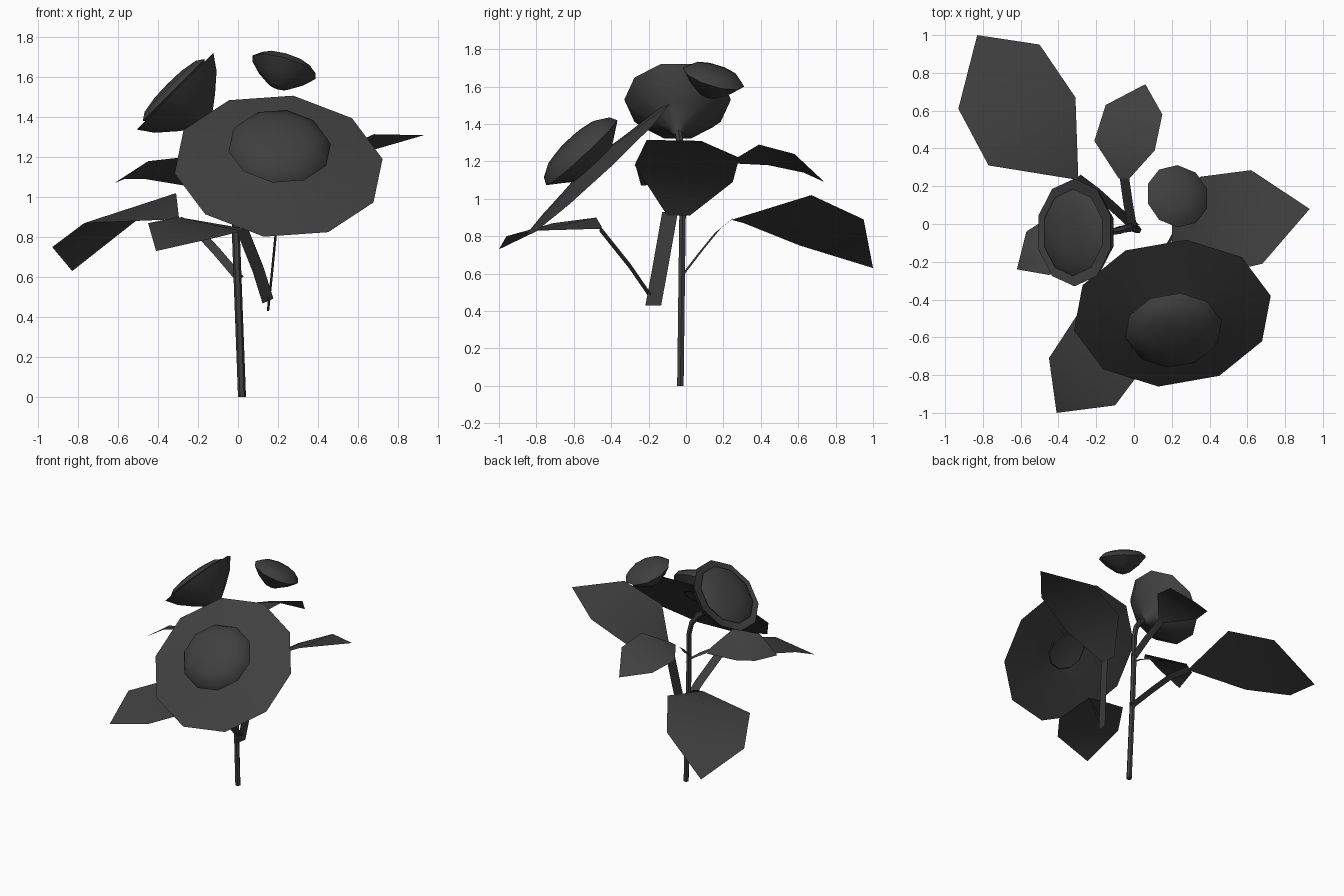
import bpy, bmesh
from math import sin, cos, radians, tau
from mathutils import Vector

if "Cube" in bpy.data.objects:
    bpy.data.objects.remove(bpy.data.objects["Cube"])

charcoal = bpy.data.materials.new("charcoal")
charcoal.use_nodes = True
charcoal.diffuse_color = (0.05, 0.05, 0.05, 1)
charcoal.node_tree.nodes["Principled BSDF"].inputs["Base Color"].default_value = (0.05, 0.05, 0.05, 1)


def add_mesh(name, verts, faces, smooth_angle):
    """Make an object from points and faces."""
    mesh = bpy.data.meshes.new(name)
    mesh.from_pydata([tuple(v) for v in verts], [], faces)
    mesh.materials.append(charcoal)
    obj = bpy.data.objects.new(name, mesh)
    bpy.context.collection.objects.link(obj)
    bm = bmesh.new()
    bm.from_mesh(mesh)
    bmesh.ops.remove_doubles(bm, verts=bm.verts, dist=0.0005)
    bmesh.ops.recalc_face_normals(bm, faces=bm.faces)
    bm.to_mesh(mesh)
    bm.free()
    bpy.ops.object.select_all(action='DESELECT')
    obj.select_set(True)
    bpy.context.view_layer.objects.active = obj
    bpy.ops.object.shade_smooth_by_angle(angle=radians(smooth_angle))


def ring_faces(rings, sides):
    """Quads joining consecutive rings of points."""
    return [(k * sides + i, k * sides + (i + 1) % sides,
             (k + 1) * sides + (i + 1) % sides, (k + 1) * sides + i)
            for k in range(rings - 1) for i in range(sides)]


def blossom(name, center, normal, profile, phase, sides=10):
    """Revolve a (radius, height) profile around a tilted axis."""
    center, n = Vector(center), Vector(normal).normalized()
    u = Vector((1, 0, 0))
    u = (u - n * u.dot(n)).normalized()
    v = n.cross(u)
    verts = []
    for r, h in profile:
        for i in range(sides):
            a = tau * i / sides + radians(phase)
            verts.append(center + n * h + (u * cos(a) + v * sin(a)) * r)
    add_mesh(name, verts, ring_faces(len(profile), sides), 40)


def leaf(name, base, left, right, tip):
    """Blade with a narrow base edge, folded across its width."""
    verts = [base[0], base[1], left[0], right[0], left[1], right[1], tip]
    add_mesh(name, verts, [(0, 2, 3, 1), (2, 4, 5, 3), (4, 6, 5)], 60)


def ribbon(name, path, side):
    """Flat leaf stalk swept along a path."""
    side = Vector(side)
    verts = [Vector(p) + side * s for p in path for s in (-1, 1)]
    faces = [(2 * i, 2 * i + 1, 2 * i + 3, 2 * i + 2) for i in range(len(path) - 1)]
    add_mesh(name, verts, faces, 60)


def tube(name, path, radius, sides=6):
    """Round stem swept along a path."""
    pts = [Vector(p) for p in path]
    verts = []
    for k, p in enumerate(pts):
        d = (pts[min(k + 1, len(pts) - 1)] - pts[max(k - 1, 0)]).normalized()
        u = Vector((0, 1, 0)).cross(d).normalized()
        v = d.cross(u)
        for i in range(sides):
            a = tau * i / sides
            verts.append(p + (u * cos(a) + v * sin(a)) * radius)
    add_mesh(name, verts, ring_faces(len(pts), sides) + [tuple(range(sides))], 40)


# Main stem, bending into the half-open flower
tube("main_stem", [(.02, -.03, 0), (-.01, -.02, .8), (-.015, -.015, 1.16),
                   (-.035, -.02, 1.25), (-.08, -.035, 1.315), (-.15, -.045, 1.37)], .02)

# Large open flower: petal disc and undercut seed pad
tilt = (.068, -.678, .732)
blossom("large_flower_petals", (.203, -.472, 1.155), tilt,
        [(.53, 0), (.3, .025), (.14, .045), (0, .08)], 10)
blossom("large_flower_pad", (.2, -.472, 1.155), tilt,
        [(.14, .04), (.26, .125), (.24, .165), (.17, .205), (.09, .22), (0, .225)], 10)

# Half-open flower: deep cup and shallow seed pad
lean = (-.7, 0, .7)
blossom("small_flower_cup", (-.315, -.045, 1.53), lean,
        [(.02, -.27), (.05, -.215), (.14, -.15), (.23, -.075), (.285, 0), (.2, -.02)], 18)
blossom("small_flower_pad", (-.315, -.045, 1.53), lean,
        [(.2, -.02), (.23, .01), (.19, .035), (.1, .05), (0, .053)], 18)

# Closed bud
blossom("bud", (.23, .147, 1.65), (.28, .28, .92),
        [(0, -.12), (.05, -.105), (.12, -.055), (.172, 0), (.13, .035), (.07, .05), (0, .055)], 18)

# Leaves
leaf("left_leaf", [(.2, .02, .91), (.2, -.1, .91)],
     [(.35, .25, 1.09), (.62, .285, 1.22)], [(.4, -.275, 1.18), (.68, -.21, 1.315)],
     (.93, .08, 1.31))
leaf("back_right_leaf", [(-.295, .25, .89), (-.305, .235, .89)],
     [(-.31, .67, 1.02), (-.5, .95, .89)], [(-.77, .31, .87), (-.93, .61, .75)],
     (-.83, 1, .63))
leaf("back_leaf", [(-.025, .24, 1.2), (-.08, .24, 1.19)],
     [(.11, .39, 1.29), (.15, .58, 1.24)], [(-.21, .44, 1.18), (-.15, .63, 1.14)],
     (.06, .74, 1.09))
leaf("right_leaf", [(-.16, -.08, 1.07), (-.16, -.03, 1.04)],
     [(-.27, -.2, 1.2), (-.45, -.27, 1.18)], [(-.46, .03, 1.09), (-.57, -.04, 1.09)],
     (-.62, -.24, 1.07))
leaf("front_leaf", [(.04, -.46, .84), (-.01, -.45, .85)],
     [(.02, -.8, .83), (-.1, -.96, .8)], [(-.3, -.48, .9), (-.45, -.71, .87)],
     (-.41, -1, .73))

# Leaf stalks
ribbon("left_leaf_stalk", [(.15, -.175, .43), (.17, -.14, .62), (.2, -.085, .93)], (.006, .042, 0))
ribbon("back_right_leaf_stalk", [(.01, -.02, .59), (-.1, .08, .72), (-.2, .17, .83), (-.3, .245, .89)],
       (.018, .016, .012))
ribbon("back_leaf_stalk", [(-.01, -.01, 1), (-.03, .1, 1.1), (-.05, .24, 1.195)], (.025, 0, .005))
ribbon("right_leaf_stalk", [(0, -.02, .95), (-.08, -.03, 1.01), (-.16, -.055, 1.055)], (.008, .02, -.015))
ribbon("front_leaf_stalk", [(.15, -.19, .48), (.1, -.3, .64), (.02, -.46, .84)], (.027, .004, .012))
